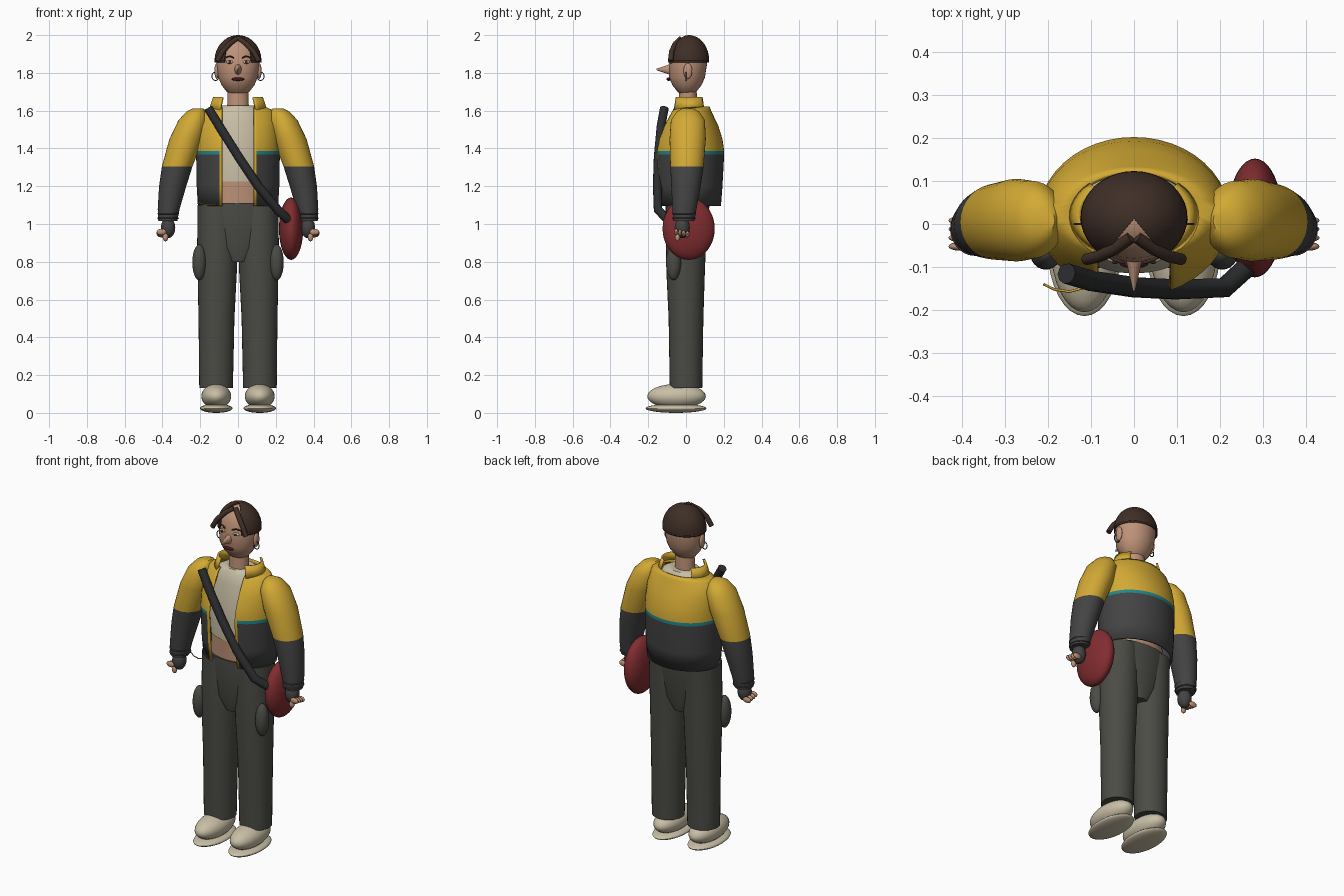
import bpy
import bmesh
import math
from mathutils import Matrix, Vector

cube = bpy.data.objects.get("Cube")
if cube:
    bpy.data.objects.remove(cube, do_unlink=True)


def material(name, red, green, blue):
    mat = bpy.data.materials.new(name)
    mat.use_nodes = True
    mat.diffuse_color = (red, green, blue, 1)
    shader = next(n for n in mat.node_tree.nodes if n.type == "BSDF_PRINCIPLED")
    shader.inputs["Base Color"].default_value = (red, green, blue, 1)
    shader.inputs["Roughness"].default_value = .8
    return mat


skin = material("skin", .52, .29, .19)
brown = material("dark brown", .05, .028, .02)
yellow = material("yellow", .65, .4, .035)
charcoal = material("charcoal", .055, .057, .055)
teal = material("teal", .015, .24, .25)
cream = material("cream", .58, .52, .38)
grey = material("trouser grey", .07, .071, .06)
red = material("dark red", .22, .026, .03)
black = material("strap black", .025, .026, .028)
maroon = material("lip maroon", .06, .008, .014)


def activate(obj):
    bpy.ops.object.select_all(action="DESELECT")
    obj.select_set(True)
    bpy.context.view_layer.objects.active = obj


def finish(name, bm, mats, rule=None):
    """Turn a bmesh into a smooth object, colouring faces by a rule on their centre."""
    mesh = bpy.data.meshes.new(name)
    for mat in mats:
        mesh.materials.append(mat)
    if rule:
        for face in bm.faces:
            face.material_index = rule(face.calc_center_median())
    bm.to_mesh(mesh)
    bm.free()
    obj = bpy.data.objects.new(name, mesh)
    bpy.context.collection.objects.link(obj)
    activate(obj)
    bpy.ops.object.shade_smooth_by_angle(angle=math.radians(45))
    return obj


def ellipsoid(name, centre, radii, mat, detail=24):
    bm = bmesh.new()
    place = Matrix.Translation(centre) @ Matrix.Diagonal((*radii, 1))
    bmesh.ops.create_uvsphere(bm, u_segments=detail, v_segments=detail // 2, radius=1, matrix=place)
    return finish(name, bm, [mat])


def skin_rows(bm, rows, closed):
    count = len(rows[0])
    for low, high in zip(rows, rows[1:]):
        for i in range(count if closed else count - 1):
            j = (i + 1) % count
            bm.faces.new((low[i], low[j], high[j], high[i]))


def loft(name, rings, mats, rule=None, sides=32):
    """Skin ellipses given bottom to top as (z, centre x, centre y, radius x, radius y)."""
    bm = bmesh.new()
    turn = [math.tau * i / sides for i in range(sides)]
    rows = [[bm.verts.new((cx + rx * math.cos(a), cy + ry * math.sin(a), z)) for a in turn]
            for z, cx, cy, rx, ry in rings]
    skin_rows(bm, rows, True)
    bm.faces.new(list(reversed(rows[0])))
    bm.faces.new(rows[-1])
    return finish(name, bm, mats, rule)


def tube(name, points, radius, mat, cyclic=False):
    curve = bpy.data.curves.new(name, "CURVE")
    curve.dimensions = "3D"
    curve.bevel_depth = radius
    curve.bevel_resolution = 3
    curve.use_fill_caps = True
    spline = curve.splines.new("POLY")
    spline.points.add(len(points) - 1)
    for target, point in zip(spline.points, points):
        target.co = (*point, 1)
    spline.use_cyclic_u = cyclic
    curve.materials.append(mat)
    obj = bpy.data.objects.new(name, curve)
    bpy.context.collection.objects.link(obj)
    activate(obj)
    bpy.ops.object.convert(target="MESH")
    bpy.ops.object.shade_smooth_by_angle(angle=math.radians(45))
    return obj


def hoop(name, centre, rx, ry, rz, radius, mat):
    """A closed ring; ry lies it flat, rz stands it up."""
    turn = [math.tau * i / 28 for i in range(28)]
    path = [Vector(centre) + Vector((rx * math.cos(a), ry * math.sin(a), rz * math.sin(a))) for a in turn]
    return tube(name, path, radius, mat, True)


# Head and neck
loft("head", [(1.682, 0, .005, .03, .025), (1.7, 0, .005, .06, .05), (1.735, 0, .005, .087, .077),
              (1.775, 0, .005, .104, .095), (1.85, 0, .012, .115, .1), (1.91, 0, .014, .109, .094),
              (1.955, 0, .015, .083, .074), (1.982, 0, .015, .045, .04), (1.989, 0, .015, .012, .01)], [skin])
loft("neck", [(1.6, 0, .01, .058, .05), (1.72, 0, .01, .054, .046)], [skin])

# Face details
bm = bmesh.new()
place = Matrix.Translation((0, -.118, 1.818)) @ Matrix.Diagonal((.02, 1, .03, 1)) @ Matrix.Rotation(math.pi / 2, 4, "X")
bmesh.ops.create_cone(bm, cap_ends=True, segments=20, radius1=1, radius2=.12, depth=.076, matrix=place)
finish("nose", bm, [skin])
ellipsoid("lips", (0, -.091, 1.767), (.034, .012, .009), maroon)

# Hair cap with a wedge cut out at the parting
bm = bmesh.new()
place = Matrix.Translation((0, .015, 1.865)) @ Matrix.Diagonal((.124, .108, .135, 1))
bmesh.ops.create_uvsphere(bm, u_segments=40, v_segments=24, radius=1, matrix=place)
apex = Vector((0, .012, 1.865))
for normal in ((0, 0, 1), (1.2, 1, 0), (-1.2, 1, 0)):
    bmesh.ops.bisect_plane(bm, geom=bm.verts[:] + bm.edges[:] + bm.faces[:], plane_co=apex, plane_no=normal)
doomed = []
for face in bm.faces:
    spot = face.calc_center_median() - apex
    if spot.z < 0 or spot.y < -1.2 * abs(spot.x):
        doomed.append(face)
bmesh.ops.delete(bm, geom=doomed, context="FACES")
hair = finish("hair_cap", bm, [brown])
thick = hair.modifiers.new("thickness", "SOLIDIFY")
thick.thickness = .01

# Shirt, bare waist and hips
loft("shirt", [(1.225, 0, .01, .165, .12), (1.4, 0, .01, .175, .125), (1.55, 0, .015, .155, .1),
               (1.61, 0, .018, .125, .085), (1.628, 0, .018, .09, .07)], [cream])
loft("waist", [(1.08, 0, .01, .17, .11), (1.23, 0, .01, .16, .115)], [skin])
loft("hips", [(.8, 0, 0, .06, .08), (.88, 0, 0, .17, .1), (1.05, 0, .005, .2, .115), (1.11, 0, .008, .195, .117)], [grey])

# Open jacket body: each ring is (z, centre y, radius x, radius y)
half_gap = .085
steps = [0, .012] + [k / 40 for k in range(1, 40)] + [.988, 1]
bm = bmesh.new()
rows = []
for z, cy, rx, ry in [(1.095, .02, .213, .165), (1.2, .018, .219, .175), (1.368, .017, .222, .185),
                      (1.387, .017, .222, .185), (1.45, .019, .22, .174), (1.52, .022, .213, .149),
                      (1.6, .025, .19, .108), (1.622, .028, .142, .097)]:
    start = math.asin(half_gap / rx)
    angles = [start + u * (math.tau - 2 * start) for u in steps]
    rows.append([bm.verts.new((rx * math.sin(a), cy - ry * math.cos(a), z)) for a in angles])
skin_rows(bm, rows, False)


def jacket_colour(spot):
    if spot.z > 1.387 or (abs(spot.x) < half_gap + .012 and spot.y < 0):
        return 0
    return 1 if spot.z > 1.368 else 2


jacket = finish("jacket_body", bm, [yellow, teal, charcoal], jacket_colour)
jacket.modifiers.new("thickness", "SOLIDIFY").thickness = .01
tube("waist_cord", [(-.21, -.14, 1.115), (-.185, -.152, 1.105), (-.15, -.157, 1.1), (-.115, -.148, 1.105)], .003, yellow)

# Bag and shoulder strap
ellipsoid("bag", (.281, .014, .975), (.064, .138, .165), red, 40)
tube("bag_strap", [(-.157, -.115, 1.612), (-.1, -.132, 1.52), (0, -.147, 1.36), (.1, -.152, 1.21),
                   (.21, -.148, 1.075), (.268, -.095, 1.02)], .024, black)

# Everything that comes in pairs
for side, s in (("left", 1), ("right", -1)):
    # Eyes, brows, ears, hoops and fringe
    ellipsoid(side + "_eye", (s * .044, -.08, 1.857), (.019, .01, .009), cream)
    ellipsoid(side + "_iris", (s * .044, -.088, 1.857), (.008, .005, .008), brown, 16)
    tube(side + "_brow", [(s * .022, -.09, 1.88), (s * .045, -.083, 1.889), (s * .07, -.068, 1.88)], .004, brown)
    ellipsoid(side + "_ear", (s * .113, .01, 1.81), (.012, .023, .042), skin)
    hoop(side + "_earring", (s * .12, 0, 1.782), .018, 0, .022, .0025, black)
    tube(side + "_fringe", [(s * .006, -.03, 1.98), (s * .045, -.058, 1.953),
                            (s * .083, -.076, 1.912), (s * .11, -.082, 1.862)], .014, brown)

    # Collar flap
    bm = bmesh.new()
    sweep = [math.radians(-52 + 98 * i / 12) for i in range(13)]
    rows = [[bm.verts.new((s * rx * math.cos(a), .02 + ry * math.sin(a), z)) for a in sweep]
            for z, rx, ry in ((1.605, .155, .108), (1.672, .132, .094))]
    skin_rows(bm, rows, False)
    if s < 0:
        bmesh.ops.reverse_faces(bm, faces=bm.faces[:])
    collar = finish(side + "_collar", bm, [yellow])
    collar.modifiers.new("thickness", "SOLIDIFY").thickness = .01

    # Sleeve with two cuff ribs
    loft(side + "_sleeve", [(1.015, s * .372, -.012, .05, .056), (1.08, s * .367, -.008, .058, .064),
                            (1.2, s * .346, 0, .072, .078), (1.305, s * .322, .005, .081, .088),
                            (1.45, s * .273, .009, .09, .096), (1.55, s * .238, .01, .077, .09),
                            (1.595, s * .222, .01, .05, .06), (1.612, s * .212, .008, .028, .028)],
         [yellow, charcoal], lambda spot: 0 if spot.z > 1.305 else 1)
    for z in (1.03, 1.055):
        hoop(side + "_cuff_rib", (s * .37, -.011, z), .053, .059, 0, .004, charcoal)

    # Gloved hand with bare fingers
    ellipsoid(side + "_glove", (s * .37, -.02, .98), (.038, .04, .055), charcoal)
    for k in range(4):
        ellipsoid(side + "_finger", (s * .405, -.052 + .02 * k, .958 - .004 * k), (.026, .01, .017), skin, 16)
    ellipsoid(side + "_thumb", (s * .384, -.045, .93), (.015, .013, .022), skin, 16)

    # Trouser leg and cargo pocket
    loft(side + "_trouser_leg", [(.133, s * .116, 0, .089, .086), (.5, s * .114, 0, .095, .092),
                                 (.75, s * .11, -.002, .104, .102), (.9, s * .108, 0, .108, .106),
                                 (1.1, s * .108, .005, .106, .108)], [grey])
    ellipsoid(side + "_cargo_pocket", (s * .205, -.066, .797), (.037, .04, .095), grey)

    # Shoe and sole
    ellipsoid(side + "_shoe", (s * .115, -.05, .088), (.079, .155, .065), cream, 32)
    ellipsoid(side + "_sole", (s * .115, -.053, .024), (.086, .161, .024), cream, 32)
